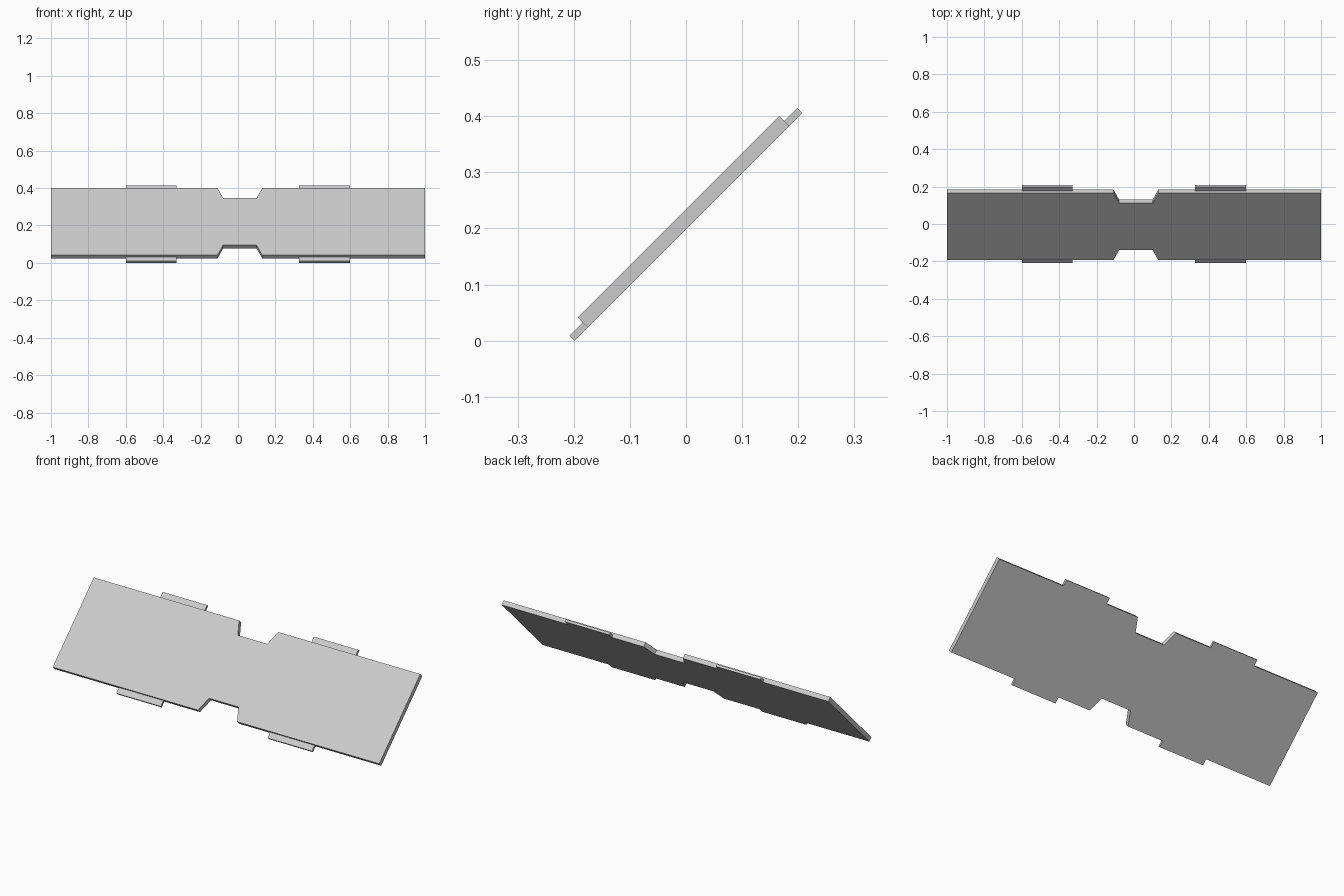
import bpy
import bmesh
from math import radians
from mathutils import Matrix

cube = bpy.data.objects.get("Cube")
if cube:
    bpy.data.objects.remove(cube, do_unlink=True)

HALF_W = 0.254      # half width of the plate across the slope
THICK = 0.0254      # plate thickness
TAB_REACH = 0.033   # how far a tab sticks out past the plate edge
NOTCH = 0.0755      # depth of the central notches

# The whole piece leans back at 45 degrees
TILT = Matrix.Translation((0, 0.0045, 0.203)) @ Matrix.Rotation(radians(45), 4, 'X')

grey = bpy.data.materials.new("light_grey")
grey.use_nodes = True
colour = (0.6, 0.6, 0.6, 1)
grey.diffuse_color = colour
grey.node_tree.nodes["Principled BSDF"].inputs["Base Color"].default_value = colour


def slab(name, outline, height):
    """Extrude a flat outline upward and lean it back."""
    bm = bmesh.new()
    face = bm.faces.new([bm.verts.new((x, y, 0)) for x, y in outline])
    top = bmesh.ops.extrude_face_region(bm, geom=[face])["geom"]
    bmesh.ops.translate(bm, vec=(0, 0, height),
                        verts=[v for v in top if isinstance(v, bmesh.types.BMVert)])
    bmesh.ops.recalc_face_normals(bm, faces=bm.faces)
    mesh = bpy.data.meshes.new(name)
    bm.to_mesh(mesh)
    bm.free()
    mesh.materials.append(grey)
    obj = bpy.data.objects.new(name, mesh)
    obj.matrix_world = TILT
    bpy.context.collection.objects.link(obj)
    return obj


# Main plate with a tapered notch in each long edge
lower = [(-1, -HALF_W), (-0.11, -HALF_W), (-0.08, -HALF_W + NOTCH),
         (0.1, -HALF_W + NOTCH), (0.13, -HALF_W), (1, -HALF_W)]
upper = [(x, -y) for x, y in reversed(lower)]
slab("plate", lower + upper, THICK)

# Four thin tabs, flush with the underside
for side, x0, x1 in (("right", -0.6, -0.328), ("left", 0.326, 0.598)):
    for edge, s in (("lower", -1), ("upper", 1)):
        a, b = s * HALF_W, s * (HALF_W + TAB_REACH)
        slab(f"{edge}_{side}_tab", [(x0, a), (x1, a), (x1, b), (x0, b)], THICK / 2)
